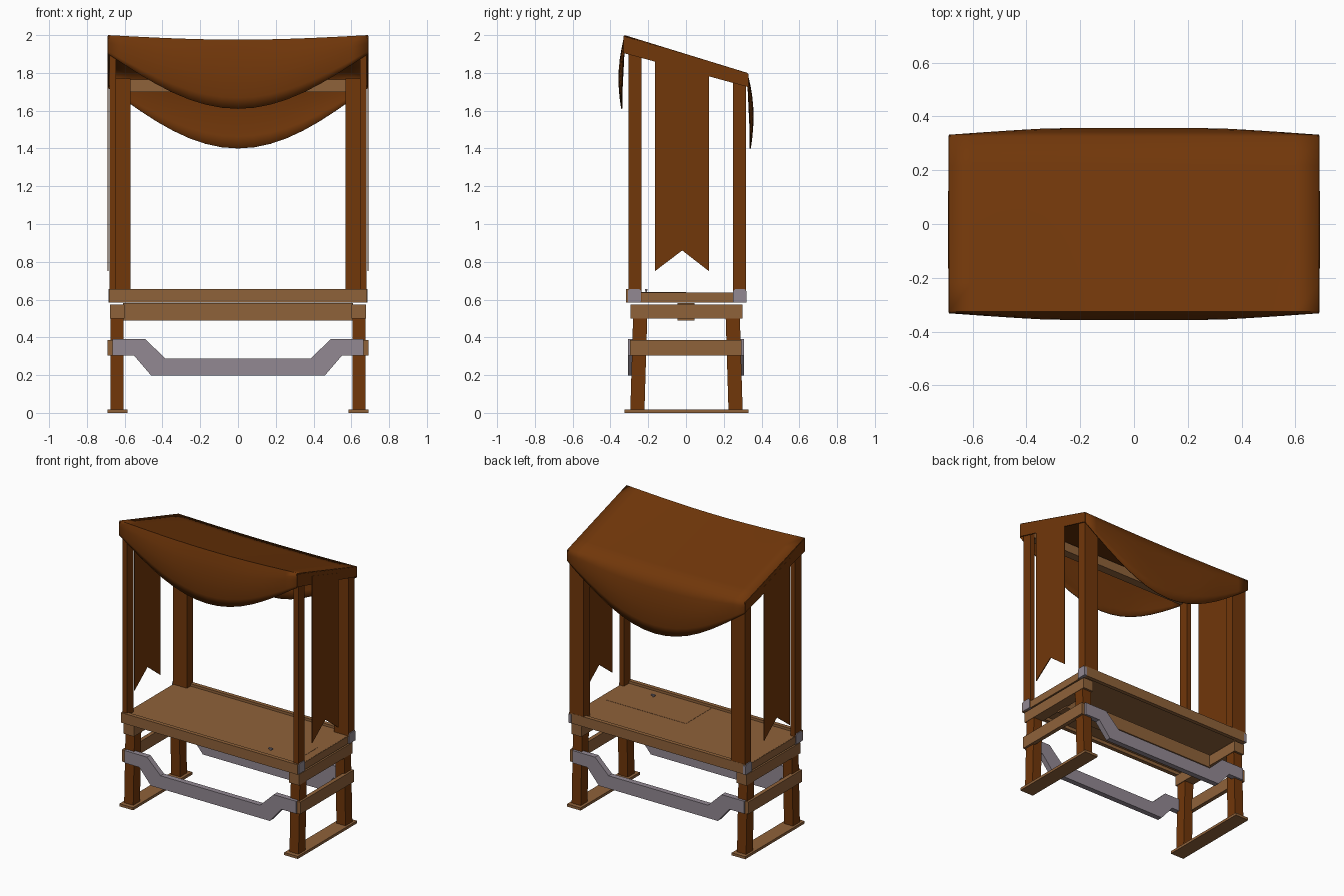
import bpy, bmesh, math

if "Cube" in bpy.data.objects:
    bpy.data.objects.remove(bpy.data.objects["Cube"])


def material(name, rgb):
    m = bpy.data.materials.new(name)
    m.diffuse_color = (*rgb, 1)
    m.use_nodes = True
    m.node_tree.nodes["Principled BSDF"].inputs["Base Color"].default_value = m.diffuse_color
    return m


RUSSET = material("russet brown", (0.165, 0.038, 0.003))
WOOD = material("light wood", (0.275, 0.122, 0.042))
GREY = material("purple grey", (0.29, 0.25, 0.29))


def make(name, verts, faces, mat):
    me = bpy.data.meshes.new(name)
    me.from_pydata(verts, [], faces)
    bm = bmesh.new()
    bm.from_mesh(me)
    bmesh.ops.recalc_face_normals(bm, faces=bm.faces)
    bm.to_mesh(me)
    bm.free()
    ob = bpy.data.objects.new(name, me)
    bpy.context.collection.objects.link(ob)
    me.materials.append(mat)
    return ob


def box(name, x, y, z, mat, shift=0.0):
    """Box from ranges; shift slides the bottom face along y."""
    v = [(a, b + (shift if c == z[0] else 0), c) for c in z for b in y for a in x]
    f = [(0, 1, 3, 2), (4, 5, 7, 6), (0, 1, 5, 4), (2, 3, 7, 6), (0, 2, 6, 4), (1, 3, 7, 5)]
    return make(name, v, f, mat)


def prism(name, outline, axis, lo, hi, mat):
    """Extrude a 2D outline along x or y."""
    def pt(p, d):
        return (d, p[0], p[1]) if axis == 'x' else (p[0], d, p[1])
    n = len(outline)
    v = [pt(p, lo) for p in outline] + [pt(p, hi) for p in outline]
    f = [tuple(range(n)), tuple(range(n, 2 * n))]
    f += [(i, (i + 1) % n, n + (i + 1) % n, n + i) for i in range(n)]
    return make(name, v, f, mat)


def sides(s, a, b):
    return tuple(sorted((s * a, s * b)))


# ---- parts repeated on left and right ----
for s, side in ((-1, "left"), (1, "right")):
    box(f"{side}_foot_runner", sides(s, 0.585, 0.69), (-0.325, 0.33), (0, 0.018), WOOD)
    box(f"{side}_front_leg", sides(s, 0.605, 0.675), (-0.28, -0.205), (0.01, 0.51), RUSSET, -0.015)
    box(f"{side}_back_leg", sides(s, 0.605, 0.675), (0.21, 0.285), (0.01, 0.51), RUSSET, 0.015)
    box(f"{side}_stretcher", sides(s, 0.662, 0.69), (-0.297, 0.295), (0.303, 0.387), WOOD)
    box(f"{side}_end_apron", sides(s, 0.6, 0.678), (-0.295, 0.3), (0.5, 0.575), WOOD)
    box(f"{side}_front_post", sides(s, 0.645, 0.68), (-0.305, -0.235), (0.59, 1.95), RUSSET)
    box(f"{side}_back_post", sides(s, 0.57, 0.68), (0.25, 0.317), (0.63, 1.77), RUSSET)
    # corner brackets with chamfered tops
    for y0, y1, end in ((-0.308, -0.237, "front"), (0.25, 0.32, "back")):
        prism(f"{side}_{end}_bracket", [(y0, 0.585), (y1, 0.585), (y1, 0.645), (y1 - 0.012, 0.657),
              (y0 + 0.012, 0.657), (y0, 0.645)], 'x', *sides(s, 0.665, 0.686), GREY)
    # hanging swallowtail banner
    prism(f"{side}_banner", [(-0.165, 1.92), (0.122, 1.83), (0.122, 0.75), (-0.02, 0.86), (-0.165, 0.75)],
          'x', *sides(s, 0.685, 0.691), RUSSET)
    # slanted canopy side hem
    prism(f"{side}_canopy_hem", [(-0.33, 1.995), (0.33, 1.795), (0.33, 1.725), (-0.33, 1.905)],
          'x', *sides(s, 0.682, 0.69), RUSSET)

# ---- table top ----
box("table_top", (-0.675, 0.675), (-0.3, 0.305), (0.608, 0.638), WOOD)
box("table_lid", (0.0, 0.62), (-0.285, 0.0), (0.634, 0.6395), WOOD)
for s, end in ((-1, "front"), (1, "back")):
    box(f"{end}_table_edge", (-0.682, 0.682), sides(s, 0.29, 0.318), (0.585, 0.655), WOOD)
    box(f"{end}_end_edge", sides(s, 0.635, 0.678), (-0.3, 0.3), (0.585, 0.637), WOOD)
box("central_rail", (-0.61, 0.61), (-0.045, 0.045), (0.49, 0.582), WOOD)
# small hook handle on the lid
box("lid_handle_stem", (0.396, 0.404), (-0.214, -0.206), (0.637, 0.652), GREY)
box("lid_handle_grip", (0.386, 0.414), (-0.216, -0.204), (0.648, 0.656), GREY)

# ---- grey carrying bars, cranked downward in the middle ----
half_top = [(0.665, 0.39), (0.49, 0.39), (0.385, 0.288)]
half_low = [(0.46, 0.198), (0.55, 0.303), (0.665, 0.303)]
outline = ([(-x, z) for x, z in half_top] + half_top[::-1]
           + half_low[::-1] + [(-x, z) for x, z in half_low])
for s, end in ((-1, "front"), (1, "back")):
    prism(f"{end}_carrying_bar", outline, 'y', *sides(s, 0.268, 0.306), GREY)

# ---- canopy beams ----
box("front_beam", (-0.65, 0.65), (-0.3, -0.24), (1.875, 1.94), WOOD)
box("back_beam", (-0.65, 0.65), (0.26, 0.31), (1.70, 1.765), WOOD)

# ---- draped canopy: one sheet from front hem over the top to back hem ----
NX, NT, ND = 16, 6, 6
W = 0.688
verts, faces = [], []
for i in range(NX + 1):
    x = -W + 2 * W * i / NX
    c = math.cos(math.pi / 2 * x / W)
    front, back, sag = 1.9 - 0.29 * c, 1.72 - 0.32 * c, 0.024 * c
    drape_front, drape_back = [], []
    for j in range(ND):
        t = j / ND
        out = 0.025 * min(1, 1.3 * c) * math.sin(math.pi * (0.15 + 0.85 * t))
        drape_front.append((-0.332 - out, front + (1.99 - sag - front) * t))
        drape_back.append((0.332 + out, back + (1.785 - sag * 0.4 - back) * t))
    roof = [(-0.325 + 0.65 * j / NT, 2.0 - 0.2 * j / NT - sag * (1 - 0.6 * j / NT))
            for j in range(NT + 1)]
    verts += [(x, y, z) for y, z in drape_front + roof + drape_back[::-1]]
n = len(verts) // (NX + 1)
for i in range(NX):
    for j in range(n - 1):
        a = i * n + j
        faces.append((a, a + n, a + n + 1, a + 1))
canopy = make("draped_canopy", verts, faces, RUSSET)
# make the sheet face upward and outward
top = max(canopy.data.polygons, key=lambda p: abs(p.normal.z))
if top.normal.z < 0:
    canopy.data.flip_normals()
sol = canopy.modifiers.new("cloth_thickness", 'SOLIDIFY')
sol.thickness = 0.006
sol.offset = -1
bpy.context.view_layer.objects.active = canopy
canopy.select_set(True)
bpy.ops.object.shade_smooth_by_angle(angle=math.radians(75))
